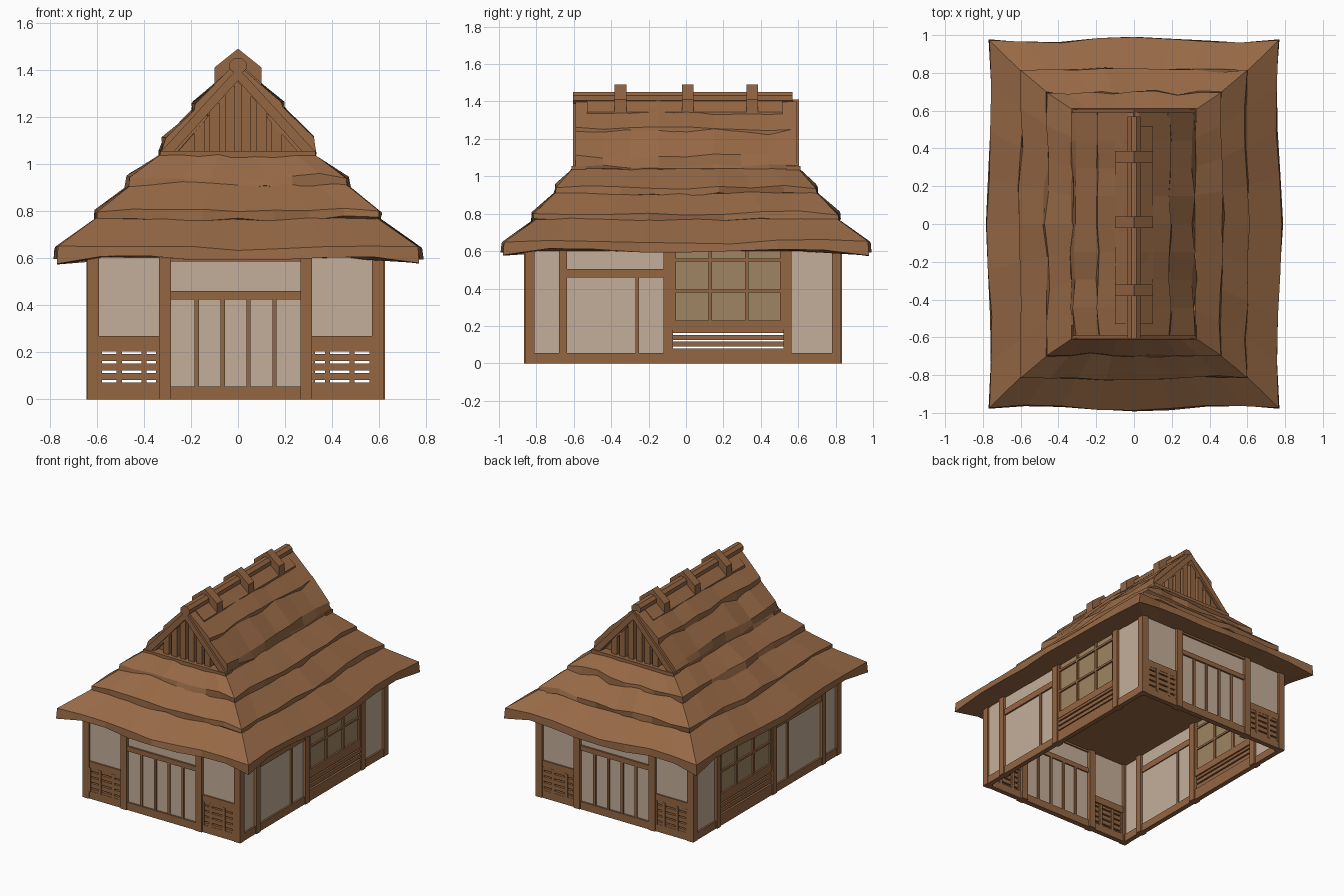
import bpy, bmesh, math, random

if "Cube" in bpy.data.objects:
    bpy.data.objects.remove(bpy.data.objects["Cube"])

random.seed(4)

def material(name, rgb):
    m = bpy.data.materials.new(name)
    m.diffuse_color = (*rgb, 1)
    m.use_nodes = True
    m.node_tree.nodes["Principled BSDF"].inputs["Base Color"].default_value = m.diffuse_color
    return m

THATCH = material("thatch brown", (0.31, 0.142, 0.061))
TIMBER = material("timber brown", (0.295, 0.132, 0.055))
PLASTER = material("plaster beige", (0.55, 0.42, 0.32))
PAPER = material("window paper", (0.345, 0.235, 0.128))
BODY = (-0.01, -0.015, 0)          # centre of the house body

def finish(name, mat, bm, mirror="", loc=(0, 0, 0)):
    bmesh.ops.recalc_face_normals(bm, faces=bm.faces)
    me = bpy.data.meshes.new(name)
    bm.to_mesh(me)
    bm.free()
    me.materials.append(mat)
    ob = bpy.data.objects.new(name, me)
    ob.location = loc
    bpy.context.collection.objects.link(ob)
    if mirror:
        mod = ob.modifiers.new("mirror", "MIRROR")
        mod.use_axis = ("x" in mirror, "y" in mirror, False)
        mod.use_mirror_merge = False
    return ob

def bridge(bm, rings):
    for a, b in zip(rings, rings[1:]):
        for i in range(len(a)):
            j = (i + 1) % len(a)
            bm.faces.new((a[i], a[j], b[j], b[i]))

def box(x0, x1, y0, y1, z0, z1):
    return ([(x0, z0), (x1, z0), (x1, z1), (x0, z1)], "y", y0, y1)

def solids(name, mat, items, mirror="", loc=(0, 0, 0)):
    """Prisms: (profile, axis, start, end); profile is (x,z) along y or (y,z) along x."""
    bm = bmesh.new()
    for pts, axis, a0, a1 in items:
        ends = [[bm.verts.new((p, a, z) if axis == "y" else (a, p, z)) for p, z in pts]
                for a in (a0, a1)]
        bridge(bm, ends)
        bm.faces.new(ends[0])
        bm.faces.new(ends[1])
    return finish(name, mat, bm, mirror, loc)

# ---------- front and back walls (mirrored in y) ----------
solids("corner_posts", TIMBER, [box(.58, .63, -.845, -.795, 0, .61)], "xy", BODY)
solids("door_posts", TIMBER, [box(.275, .325, -.85, -.79, 0, .61)], "xy", BODY)
solids("front_corner_plaster", PLASTER, [box(.325, .58, -.83, -.815, .26, .61)], "xy", BODY)
lattice = [box(.325, .58, -.84, -.805, 0, .055), box(.325, .58, -.84, -.805, .22, .27)]
lattice += [box(x - .011, x + .011, -.842, -.81, .05, .225) for x in (.39, .495)]
lattice += [box(x - .006, x + .006, -.842, -.81, .05, .225) for x in (.332, .574)]
solids("front_lattice_frame", TIMBER, lattice, "xy", BODY)
solids("front_slats", TIMBER,
       [box(.325, .58, -.838, -.818, z, z + .03) for z in (.042, .082, .122, .162, .202)],
       "xy", BODY)
solids("door_panels", PLASTER, [box(-.275, .275, -.83, -.815, .05, .61)], "y", BODY)
door = [box(-.275, .275, -.843, -.805, 0, .055), box(-.275, .275, -.843, -.805, .425, .46),
        box(-.275, .275, -.843, -.805, .585, .61)]
door += [box(x - .009, x + .009, -.84, -.805, .055, .425) for x in (-.165, -.055, .055, .165)]
solids("door_frame", TIMBER, door, "y", BODY)

# ---------- side walls (mirrored in x) ----------
solids("side_posts", TIMBER,
       [box(.58, .635, a, b, 0, .61) for a, b in ((-.665, -.62), (-.105, -.055), (.535, .58))],
       "x", BODY)
solids("side_plaster", PLASTER,
       [box(.60, .615, a, b, .04, .61) for a, b in ((-.80, -.66), (-.63, -.10), (.575, .80))],
       "x", BODY)
solids("side_rails", TIMBER,
       [box(.592, .627, a, b, 0, .055) for a, b in ((-.80, -.66), (-.63, -.10), (.575, .80))]
       + [box(.592, .627, -.62, -.105, .46, .505), box(.592, .625, -.255, -.235, .055, .46)],
       "x", BODY)
solids("side_window", PAPER, [box(.60, .615, -.055, .535, .22, .61)], "x", BODY)
frame = [box(.592, .627, -.055, .535, z0, z1)
         for z0, z1 in ((0, .08), (.18, .23), (.38, .395), (.545, .56))]
frame += [box(.592, .627, y - .009, y + .009, .23, .61) for y in (-.047, .145, .34, .526)]
solids("window_frame", TIMBER, frame, "x", BODY)
solids("side_slats", TIMBER,
       [box(.604, .624, -.055, .535, z, z + .026) for z in (.09, .126, .162)], "x", BODY)

# ---------- hipped thatch tiers ----------
def ring(bm, hx, hy, z, jit, wave, lift=0, n=8):
    """Rectangular loop with wavy, slightly random sides and lifted corners."""
    out = []
    for k in range(4):
        s = (1, -1)[k > 1]
        for i in range(n):
            t = 2 * i / n - 1
            w = wave * math.cos(4.5 * t)
            push = w + random.uniform(-jit, jit) if i else 0
            zz = z - w * .6 + random.uniform(-jit, jit) * 1.2 + (lift if i == 0 else 0)
            if k % 2 == 0:
                x, y = s * hx * t, -s * (hy + push)
            else:
                x, y = s * (hx + push), s * hy * t
            out.append(bm.verts.new((x, y, zz)))
    return out

def hip_tier(name, levels):
    bm = bmesh.new()
    rings = [ring(bm, *lv) for lv in levels]
    bridge(bm, rings)
    bm.faces.new(rings[0])
    bm.faces.new(rings[-1])
    finish(name, THATCH, bm)

hip_tier("eave_thatch", [(.58, .79, .60, 0, 0), (.77, .978, .60, .004, .016, -.025),
                         (.765, .973, .648, .006, .014, .005), (.57, .78, .79, .005, 0)])
hip_tier("middle_thatch", [(.55, .77, .745, 0, 0), (.60, .815, .762, .012, .006),
                           (.60, .815, .80, .010, .006), (.44, .68, .925, .006, 0)])
hip_tier("upper_thatch", [(.42, .65, .88, 0, 0), (.465, .70, .90, .013, .006),
                          (.46, .695, .945, .011, .006), (.325, .605, 1.04, .004, 0)])

# ---------- steep thatch under the ridge, one slab per side ----------
def gable_tier(name, prof, jit):
    bm = bmesh.new()
    for side in (1, -1):
        rings = []
        for i in range(9):
            y = -.59 + 1.18 * i / 8
            rings.append([bm.verts.new((side * x + (random.uniform(-jit, jit) if x else 0), y,
                                        z + random.uniform(-jit, jit) * 1.3)) for x, z in prof])
        bridge(bm, rings)
        bm.faces.new(rings[0])
        bm.faces.new(rings[-1])
    finish(name, THATCH, bm)

gable_tier("lower_gable_thatch", [(.28, 1.03), (.325, 1.03), (.328, 1.055), (.315, 1.105),
                                  (.17, 1.255), (.13, 1.21)], .011)
gable_tier("top_gable_thatch", [(.15, 1.19), (.193, 1.205), (.19, 1.255), (.03, 1.40),
                                (0, 1.405), (0, 1.36)], .009)

# ---------- gable ends ----------
solids("gable_wall", TIMBER, [([(.31, 1.03), (0, 1.38), (-.31, 1.03)], "y", -.545, -.535)], "y")
solids("gable_boards", TIMBER,
       [([(.33, 1.05), (0, 1.41), (0, 1.355), (.275, 1.05)], "y", -.605, -.535)], "xy")
solids("gable_beam", TIMBER, [box(-.33, .33, -.612, -.535, 1.028, 1.055)], "y")
solids("gable_slats", TIMBER,
       [box(x - .022, x + .022, -.585, -.54, 1.05, 1.37 - 1.1 * abs(x))
        for x in (-.165, -.1, -.034, .034, .1, .165)], "y")

# ---------- ridge ----------
solids("ridge_cap", THATCH,
       [([(-.10, 1.315), (-.10, 1.345), (0, 1.43), (.10, 1.345), (.10, 1.315)], "y", -.53, .515)])
solids("ridge_pole", TIMBER,
       [([(.038 * math.cos(math.pi * (k + .5) / 4), 1.418 + .036 * math.sin(math.pi * (k + .5) / 4))
          for k in range(8)], "y", -.605, .57)])
tie = [(-.10, 1.34), (-.10, 1.41), (0, 1.49), (.10, 1.41), (.10, 1.34), (0, 1.42)]
solids("ridge_ties", TIMBER, [(tie, "y", y - .031, y + .031) for y in (-.35, .01, .355)])
